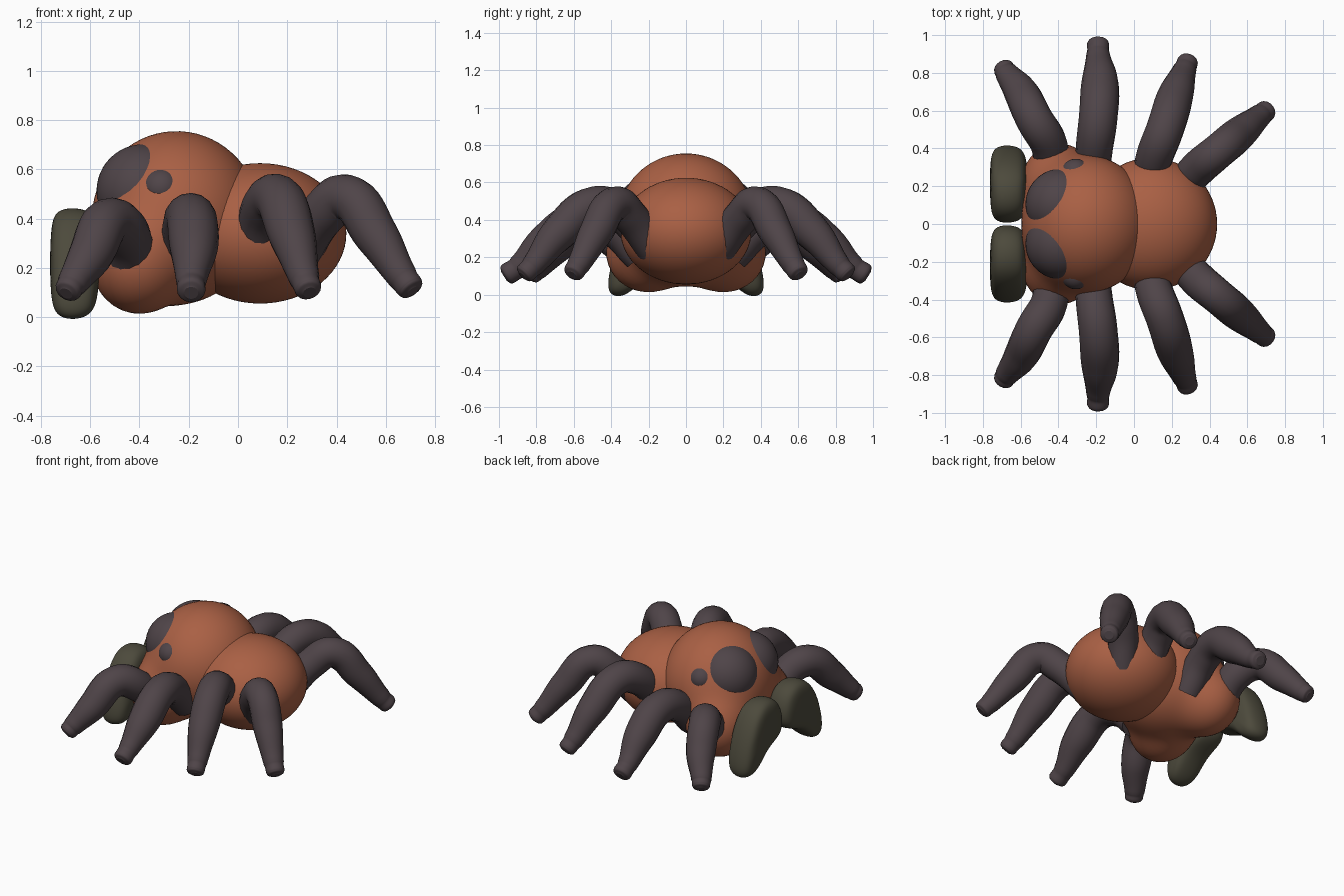
import bpy, bmesh, math
from mathutils import Vector

if "Cube" in bpy.data.objects:
    bpy.data.objects.remove(bpy.data.objects["Cube"])


def material(name, rgb):
    m = bpy.data.materials.new(name)
    m.diffuse_color = (*rgb, 1)
    m.use_nodes = True
    m.node_tree.nodes["Principled BSDF"].inputs["Base Color"].default_value = m.diffuse_color
    return m


RUST = material("rust_orange", (0.40, 0.117, 0.058))
DARK = material("dark_plum_grey", (0.078, 0.058, 0.065))
OLIVE = material("dark_olive", (0.073, 0.068, 0.045))


def finish(name, bm, mat):
    bmesh.ops.recalc_face_normals(bm, faces=bm.faces)
    me = bpy.data.meshes.new(name)
    bm.to_mesh(me)
    bm.free()
    for p in me.polygons:
        p.use_smooth = True
    ob = bpy.data.objects.new(name, me)
    me.materials.append(mat)
    bpy.context.collection.objects.link(ob)
    return ob


def ball(name, centre, radii, mat, seg=48):
    bm = bmesh.new()
    bmesh.ops.create_uvsphere(bm, u_segments=seg, v_segments=seg // 2, radius=1)
    for v in bm.verts:
        v.co = Vector(centre) + Vector(a * b for a, b in zip(v.co, radii))
    return finish(name, bm, mat)


# head: a skull and two cheeks blended into one smooth surface
LOBES = [((-0.25, 0, 0.405), (0.34, 0.36, 0.35)),
         ((-0.405, 0.21, 0.225), (0.19, 0.215, 0.208)),
         ((-0.405, -0.21, 0.225), (0.19, 0.215, 0.208))]
ORIGIN = Vector((-0.3, 0, 0.34))
BLEND = 24


def field(p):
    total = 0
    for c, r in LOBES:
        d = math.sqrt(sum(((p[i] - c[i]) / r[i]) ** 2 for i in range(3))) - 1
        total += math.exp(-BLEND * d * min(r))
    return -math.log(total) / BLEND


def head_point(direction):
    d = Vector(direction).normalized()
    lo, hi = 0.0, 0.8
    for _ in range(20):
        mid = (lo + hi) / 2
        if field(ORIGIN + d * mid) < 0:
            lo = mid
        else:
            hi = mid
    return ORIGIN + d * lo


def head_normal(p):
    e = 0.004
    return Vector([field(p + a * e) - field(p - a * e)
                   for a in (Vector((1, 0, 0)), Vector((0, 1, 0)), Vector((0, 0, 1)))]).normalized()


bm = bmesh.new()
bmesh.ops.create_uvsphere(bm, u_segments=72, v_segments=40, radius=1)
for v in bm.verts:
    v.co = head_point(v.co)
finish("head", bm, RUST)

# abdomen
ball("abdomen", (0.09, 0, 0.34), (0.35, 0.35, 0.285), RUST, 64)


# eyes: shallow domes rising from the head
def eye(name, target, radius, rise):
    p = head_point(Vector(target) - ORIGIN)
    ball(name, p - head_normal(p) * (radius - rise), (radius,) * 3, DARK)


# fangs: pillow-like pads sweeping down and outward (y, z outline)
FANG = [(0.0, 0.16), (0.0, 0.33), (0.08, 0.45), (0.26, 0.45), (0.37, 0.28),
        (0.425, 0.08), (0.415, -0.015), (0.31, -0.015), (0.19, 0.13)]


def fang(name, s):
    bm = bmesh.new()
    rings = []
    for x, k in ((-0.765, 0.7), (-0.73, 1), (-0.62, 1), (-0.56, 0.75)):
        rings.append([bm.verts.new((x, s * (0.21 + (y - 0.21) * k), 0.24 + (z - 0.24) * k))
                      for y, z in FANG])
    n = len(FANG)
    for a, b in zip(rings, rings[1:]):
        for i in range(n):
            bm.faces.new((a[i], a[(i + 1) % n], b[(i + 1) % n], b[i]))
    bm.faces.new(rings[0])
    bm.faces.new(rings[-1])
    ob = finish(name, bm, OLIVE)
    sub = ob.modifiers.new("smooth", 'SUBSURF')
    sub.levels = sub.render_levels = 3


# legs: tapering tubes through (x, y, z, radius)
LEGS = {
    "first_leg": [(-0.45, 0.27, 0.17, 0.09), (-0.45, 0.42, 0.325, 0.098), (-0.525, 0.55, 0.385, 0.098),
                  (-0.60, 0.70, 0.25, 0.09), (-0.675, 0.80, 0.135, 0.062), (-0.69, 0.825, 0.11, 0.055)],
    "second_leg": [(-0.22, 0.25, 0.21, 0.09), (-0.21, 0.40, 0.36, 0.098), (-0.19, 0.56, 0.40, 0.102),
                   (-0.18, 0.75, 0.28, 0.098), (-0.19, 0.90, 0.145, 0.062), (-0.19, 0.955, 0.11, 0.058)],
    "third_leg": [(0.08, 0.22, 0.29, 0.09), (0.11, 0.36, 0.44, 0.098), (0.16, 0.49, 0.48, 0.10),
                  (0.22, 0.68, 0.33, 0.095), (0.27, 0.82, 0.155, 0.062), (0.285, 0.86, 0.115, 0.055)],
    "fourth_leg": [(0.24, 0.18, 0.25, 0.09), (0.345, 0.30, 0.42, 0.096), (0.44, 0.38, 0.485, 0.094),
                   (0.56, 0.48, 0.335, 0.09), (0.67, 0.575, 0.16, 0.062), (0.70, 0.60, 0.12, 0.056)],
}


def leg(name, pts, s):
    # short extra points round off the foot
    a, b = Vector(pts[-2][:3]), Vector(pts[-1][:3])
    d = (b - a).normalized()
    r = pts[-1][3]
    pts = pts + [(*(b + d * 0.013), r * 0.85), (*(b + d * 0.022), r * 0.5)]
    cu = bpy.data.curves.new(name, 'CURVE')
    cu.dimensions = '3D'
    cu.bevel_depth, cu.bevel_resolution = 1, 6
    cu.resolution_u = 8
    cu.use_fill_caps = True
    sp = cu.splines.new('BEZIER')
    sp.radius_interpolation = 'CARDINAL'
    sp.bezier_points.add(len(pts) - 1)
    for b, (x, y, z, r) in zip(sp.bezier_points, pts):
        b.co, b.radius = (x, s * y, z), r
        b.handle_left_type = b.handle_right_type = 'AUTO'
    sp.use_smooth = True
    ob = bpy.data.objects.new(name, cu)
    cu.materials.append(DARK)
    bpy.context.collection.objects.link(ob)
    bpy.ops.object.select_all(action='DESELECT')
    ob.select_set(True)
    bpy.context.view_layer.objects.active = ob
    bpy.ops.object.convert(target='MESH')
    bpy.ops.object.shade_smooth_by_angle(angle=math.radians(60))


# mirrored parts
for side, s in (("far", 1), ("near", -1)):
    eye(side + "_large_eye", (-0.485, s * 0.165, 0.585), 0.19, 0.042)
    eye(side + "_small_eye", (-0.32, s * 0.31, 0.545), 0.08, 0.017)
    fang(side + "_fang", s)
    for name, pts in LEGS.items():
        leg(side + "_" + name, pts, s)
